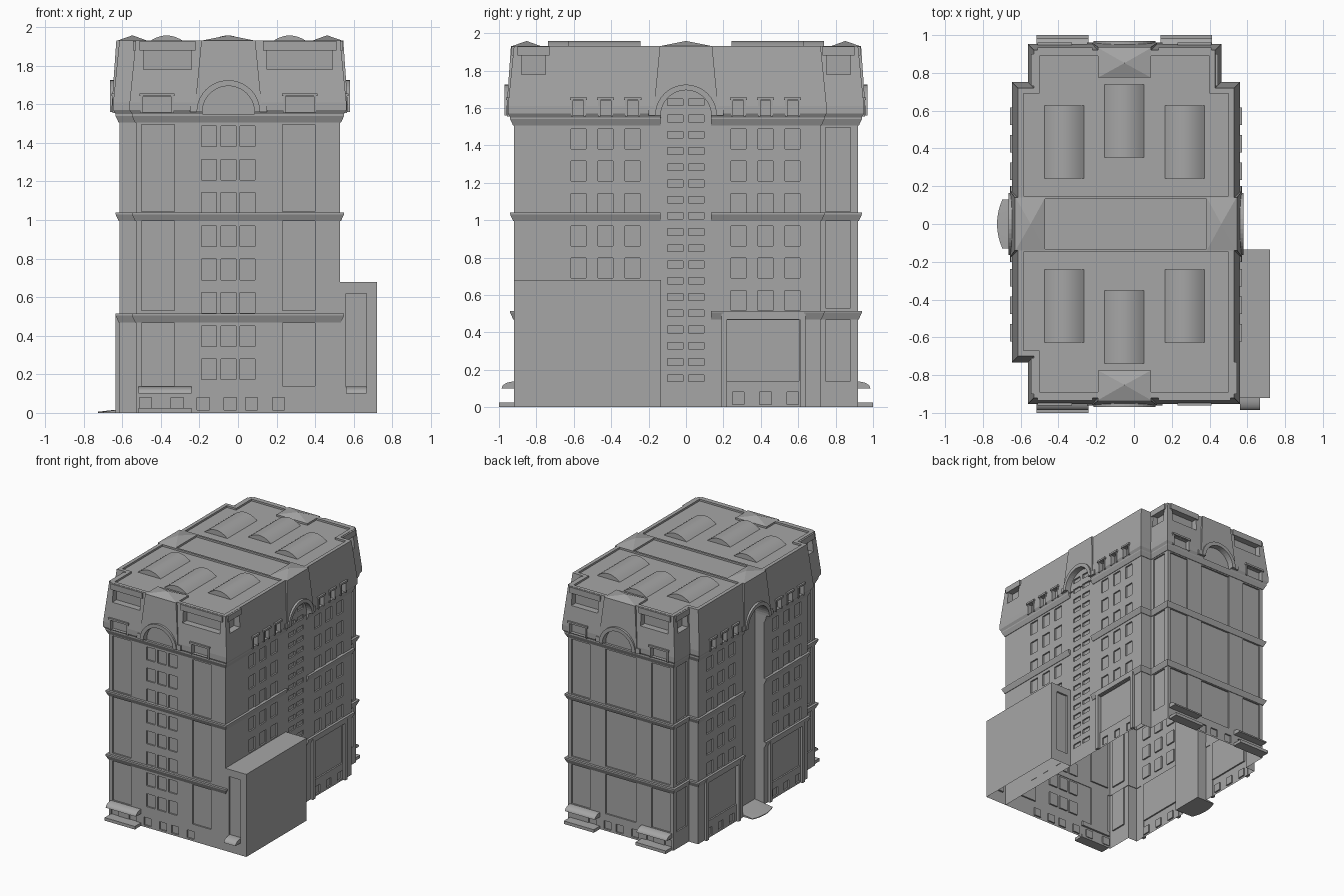
import bpy, bmesh
from math import sin, cos, pi

if "Cube" in bpy.data.objects:
    bpy.data.objects.remove(bpy.data.objects["Cube"])

stone = bpy.data.materials.new("grey stone")
stone.use_nodes = True
COLOUR = (0.38, 0.38, 0.38, 1)
stone.diffuse_color = COLOUR
stone.node_tree.nodes["Principled BSDF"].inputs["Base Color"].default_value = COLOUR

WALL = {"front": -0.92, "back": 0.92, "right": 0.53, "left": -0.615}
MID = {"front": -0.05, "back": -0.05, "right": 0, "left": 0}
SIDES = list(WALL)


def place(side, u, d, z):
    """u runs along the wall, d is the distance out from it."""
    w = WALL[side]
    p = w + d if w > 0 else w - d
    return (u, p, z) if side in ("front", "back") else (p, u, z)


def prism(bm, side, pts, d0, d1):
    """Extrude a (u, z) profile; d1 may be a function of z."""
    out = d1 if callable(d1) else lambda z: d1
    a = [bm.verts.new(place(side, u, d0, z)) for u, z in pts]
    b = [bm.verts.new(place(side, u, out(z), z)) for u, z in pts]
    bm.faces.new(a)
    bm.faces.new(b[::-1])
    for i in range(len(pts)):
        j = (i + 1) % len(pts)
        bm.faces.new((a[j], a[i], b[i], b[j]))


def slab(bm, side, u0, u1, z0, z1, d0, d1):
    prism(bm, side, [(u0, z0), (u1, z0), (u1, z1), (u0, z1)], d0, d1)


def box(bm, x0, x1, y0, y1, z0, z1):
    prism(bm, "front", [(x0, z0), (x1, z0), (x1, z1), (x0, z1)], -0.92 - y0, -0.92 - y1)


def arc(c, z, r, n=20):
    return [(c - r * cos(pi * i / n), z + r * sin(pi * i / n)) for i in range(n + 1)]


def loft(bm, outline, profile, closed=False):
    """Sweep an (offset, z) profile round a right-angled outline."""
    n, rings = len(outline), []
    for off, z in profile:
        ring = []
        for i, (x, y) in enumerate(outline):
            (px, py), (nx, ny) = outline[i - 1], outline[(i + 1) % n]
            sx = (y > py) - (y < py) + (ny > y) - (ny < y)
            sy = (px > x) - (px < x) + (x > nx) - (x < nx)
            ring.append(bm.verts.new((x + sx * off, y + sy * off, z)))
        rings.append(ring)
    pairs = list(zip(rings, rings[1:]))
    if closed:
        pairs.append((rings[-1], rings[0]))
    else:
        bm.faces.new(rings[0][::-1])
        bm.faces.new(rings[-1])
    for a, b in pairs:
        for i in range(n):
            j = (i + 1) % n
            bm.faces.new((a[i], a[j], b[j], b[i]))


def finish(bm, name, smooth=False):
    bmesh.ops.recalc_face_normals(bm, faces=bm.faces)
    me = bpy.data.meshes.new(name)
    bm.to_mesh(me)
    bm.free()
    ob = bpy.data.objects.new(name, me)
    bpy.context.collection.objects.link(ob)
    me.materials.append(stone)
    if smooth:
        bpy.ops.object.select_all(action="DESELECT")
        ob.select_set(True)
        bpy.context.view_layer.objects.active = ob
        bpy.ops.object.shade_smooth_by_angle(angle=0.6)
    return ob


def carve(ob, cutter_bm):
    cutter = finish(cutter_bm, "cutter")
    cutter.hide_render = True
    mod = ob.modifiers.new("carve", "BOOLEAN")
    mod.operation, mod.solver, mod.object = "DIFFERENCE", "EXACT", cutter
    graph = bpy.context.evaluated_depsgraph_get()
    ob.data = bpy.data.meshes.new_from_object(ob.evaluated_get(graph))
    ob.modifiers.clear()
    bpy.data.objects.remove(cutter)


def open_bottom(ob):
    bm = bmesh.new()
    bm.from_mesh(ob.data)
    low = [f for f in bm.faces if all(v.co.z < 0.001 for v in f.verts)]
    bmesh.ops.delete(bm, geom=low, context="FACES")
    bm.to_mesh(ob.data)
    bm.free()


# Tower walls, mansard and parapet as one sweep
outline = [(0.53, -0.92), (0.53, 0.72), (0.43, 0.72), (0.43, 0.92), (-0.53, 0.92),
           (-0.53, 0.72), (-0.615, 0.72), (-0.615, -0.7), (-0.53, -0.7), (-0.53, -0.92)]
bm = bmesh.new()
loft(bm, outline, [(0, 0), (0, 1.545), (0.02, 1.55), (0.032, 1.57), (0.032, 1.61),
                   (0, 1.93), (-0.03, 1.93), (-0.03, 1.915)])
tower = finish(bm, "tower")

# Arched bays: shallow on three sides, a deep entrance recess on the left
cut = bmesh.new()
for s in SIDES:
    base, depth = (-0.02, -0.08) if s == "left" else (1.547, 0.001)
    m = MID[s]
    prism(cut, s, [(m + 0.135, base), (m - 0.135, base)] + arc(m, 1.56, 0.135), depth, 0.1)
carve(tower, cut)

# Windows, wall panels and corner loggias
cut = bmesh.new()
DEEP = -0.012
TIERS = [(0.14, 0.465), (0.53, 0.995), (1.045, 1.495)]
SIDE_COLUMNS = [-0.575, -0.43, -0.285, 0.28, 0.425, 0.57]
ATTIC = {"front": [(-0.42, 0.085), (0.32, 0.085)], "back": [(-0.42, 0.085), (0.32, 0.085)],
         "right": [(c, 0.04) for c in SIDE_COLUMNS], "left": [(c, 0.04) for c in SIDE_COLUMNS]}
for row in range(8):
    z = 0.172 + 0.1727 * row
    for c in (-0.15, -0.05, 0.05):
        slab(cut, "front", c - 0.039, c + 0.039, z, z + 0.107, DEEP, 0.05)
    if row >= 2:
        for s in ("right", "left"):
            for c in SIDE_COLUMNS:
                slab(cut, s, c - 0.04, c + 0.04, z, z + 0.107, DEEP, 0.05)
for row in range(18):
    z = 0.137 + 0.0868 * row
    for c in (-0.058, 0.055):
        slab(cut, "right", c - 0.042, c + 0.042, z, z + 0.036, DEEP, 0.05)
for z0, z1 in TIERS:
    for s in ("front", "back"):
        slab(cut, s, -0.5, -0.33, z0, z1, DEEP, 0.05)
        slab(cut, s, 0.23, 0.4, z0, z1, DEEP, 0.05)
    slab(cut, "back", -0.19, 0.09, z0, z1, DEEP, 0.05)
    for s, u, d in (("right", 0.745, -0.1), ("left", 0.745, -0.085), ("left", -0.88, -0.085)):
        slab(cut, s, u, u + 0.135, z0, z1, d + DEEP, d + 0.05)
for s in ("front", "back"):
    for c in (-0.48, -0.315, -0.18, -0.04, 0.07, 0.21):
        slab(cut, s, c - 0.032, c + 0.032, 0.015, 0.08, DEEP, 0.05)
for s in ("right", "left"):
    for c in SIDE_COLUMNS:
        slab(cut, s, c - 0.031, c + 0.031, 0.015, 0.08, DEEP, 0.05)
    for sign in (-1, 1):
        if (s, sign) != ("right", -1):
            a, b = sorted((sign * 0.22, sign * 0.605))
            slab(cut, s, a, b, 0.14, 0.465, DEEP, 0.05)
for s in SIDES:
    for c, half in ATTIC[s]:
        slab(cut, s, c - half, c + half, 1.56, 1.64, 0, 0.1)
LOGGIAS = [("front", -0.49, -0.24, 0), ("front", 0.15, 0.49, 0),
           ("back", -0.49, -0.24, 0), ("back", 0.15, 0.39, 0),
           ("right", -0.88, -0.75, 0), ("right", 0.75, 0.88, -0.1),
           ("left", -0.88, -0.73, -0.085), ("left", 0.75, 0.88, -0.085)]
for s, u0, u1, d in LOGGIAS:
    slab(cut, s, u0, u1, 1.78, 1.88, d - 0.04, d + 0.09)
carve(tower, cut)
open_bottom(tower)

# Beams over the corner loggias
bm = bmesh.new()
for s, u0, u1, d in LOGGIAS:
    slab(bm, s, u0 - 0.02, u1 + 0.02, 1.88, 1.928, d - 0.03, d + 0.014)
finish(bm, "loggia_beams")

# Cornices, interrupted at the side bays
bm = bmesh.new()
for z in (0.515, 1.04, 1.55):
    loft(bm, outline, [(-0.005, z - 0.045), (0.004, z - 0.045), (0.02, z - 0.01),
                       (0.02, z), (-0.005, z)], closed=True)
cornices = finish(bm, "cornices")
cut = bmesh.new()
for s in ("right", "left"):
    slab(cut, s, -0.137, 0.133, 0.1, 1.7, -0.05, 0.1)
carve(cornices, cut)

# Attic window frames with caps
bm = bmesh.new()
for s in SIDES:
    for c, half in ATTIC[s]:
        for e in (-1, 1):
            a, b = sorted((c + e * half, c + e * (half - 0.012)))
            slab(bm, s, a, b, 1.555, 1.642, -0.01, 0.036)
        slab(bm, s, c - half - 0.006, c + half + 0.006, 1.642, 1.657, -0.01, 0.042)
finish(bm, "attic_window_frames")

# Tapered bay gables with arch mouldings and low pyramid caps
bm = bmesh.new()
for s in SIDES:
    m = MID[s]
    right_half = [(0.2, 1.56), (0.2, 1.6), (0.172, 1.6), (0.14, 1.93)]
    shape = arc(m, 1.56, 0.135) + [(m + u, z) for u, z in right_half]
    shape += [(m - u, z) for u, z in reversed(right_half)]
    prism(bm, s, shape, -0.03, lambda z: 0.042 - 0.07 * (z - 1.56))
    prism(bm, s, arc(m, 1.56, 0.165) + arc(m, 1.56, 0.135)[::-1], 0.01, 0.05)
    slab(bm, s, m - 0.14, m + 0.14, 1.9, 1.93, -0.145, 0)
    base = [bm.verts.new(place(s, m + u, d, 1.93))
            for u, d in ((-0.14, -0.145), (0.14, -0.145), (0.14, 0.012), (-0.14, 0.012))]
    tip = bm.verts.new(place(s, m, -0.068, 1.958))
    for i in range(4):
        bm.faces.new((base[i - 1], base[i], tip))
finish(bm, "bay_gables")

# Roof ridges and barrel skylights
bm = bmesh.new()
for y in (-0.14, 0.14):
    box(bm, -0.6, 0.52, y - 0.008, y + 0.008, 1.905, 1.93)
finish(bm, "roof_ridges")
bm = bmesh.new()
for x, y in ((-0.37, 0.435), (-0.052, 0.545), (0.268, 0.435)):
    vault = [(x + 0.104 * t / 6, 1.957 - 0.042 * (t / 6) ** 2) for t in range(-6, 7)]
    for c in (y, -y):
        prism(bm, "front", [(x + 0.104, 1.91), (x - 0.104, 1.91)] + vault,
              -0.92 - c - 0.193, -0.92 - c + 0.193)
finish(bm, "barrel_skylights", True)

# Pilasters framing the lower side panels
bm = bmesh.new()
for s in ("right", "left"):
    for sign in (-1, 1):
        if (s, sign) != ("right", -1):
            for u in (0.205, 0.625):
                slab(bm, s, sign * u - 0.015, sign * u + 0.015, 0, 0.5, -0.005, 0.02)
            a, b = sorted((sign * 0.2, sign * 0.63))
            slab(bm, s, a, b, 0.47, 0.515, -0.005, 0.02)
finish(bm, "side_pilasters")

# Annex with a tall niche at each end
bm = bmesh.new()
box(bm, 0.527, 0.72, -0.92, -0.135, 0, 0.68)
annex = finish(bm, "annex")
cut = bmesh.new()
box(cut, 0.56, 0.667, -1, -0.905, 0.1, 0.62)
box(cut, 0.56, 0.667, -0.15, 0, 0.1, 0.62)
carve(annex, cut)
open_bottom(annex)

# Rounded door canopies and their steps
canopies, steps = bmesh.new(), bmesh.new()
for s, u0, u1 in (("front", -0.515, -0.24), ("front", 0.56, 0.667),
                  ("back", -0.515, -0.24), ("back", 0.14, 0.413)):
    curve = [(0.066 * sin(t * pi / 12), 0.1 + 0.037 * cos(t * pi / 12)) for t in range(7)]
    curve.append((-0.016, 0.1))
    curve.append((-0.016, 0.137))
    ends = [[canopies.verts.new(place(s, u, d, z)) for d, z in curve] for u in (u0, u1)]
    canopies.faces.new(ends[0])
    canopies.faces.new(ends[1][::-1])
    for i in range(len(curve)):
        canopies.faces.new((ends[0][i - 1], ends[0][i], ends[1][i], ends[1][i - 1]))
    if u0 < 0.5:
        slab(steps, s, u0, u1, 0, 0.025, -0.005, 0.08)
finish(canopies, "door_canopies", True)
finish(steps, "door_steps")

# Curved entrance ramp on the left
bm = bmesh.new()
rim = [(-0.13 + 0.026 * i, -0.725 + 0.028 * (i / 5 - 1) ** 2) for i in range(11)]
plan = [(y, x, 0.006) for y, x in rim] + [(0.13, -0.535, 0.028), (-0.13, -0.535, 0.028)]
top = [bm.verts.new((x, y, z)) for y, x, z in plan]
low = [bm.verts.new((x, y, 0)) for y, x, z in plan]
bm.faces.new(low)
bmesh.ops.triangulate(bm, faces=[bm.faces.new(top[::-1])])
for i in range(len(plan)):
    bm.faces.new((top[i - 1], top[i], low[i], low[i - 1]))
finish(bm, "entrance_ramp")
